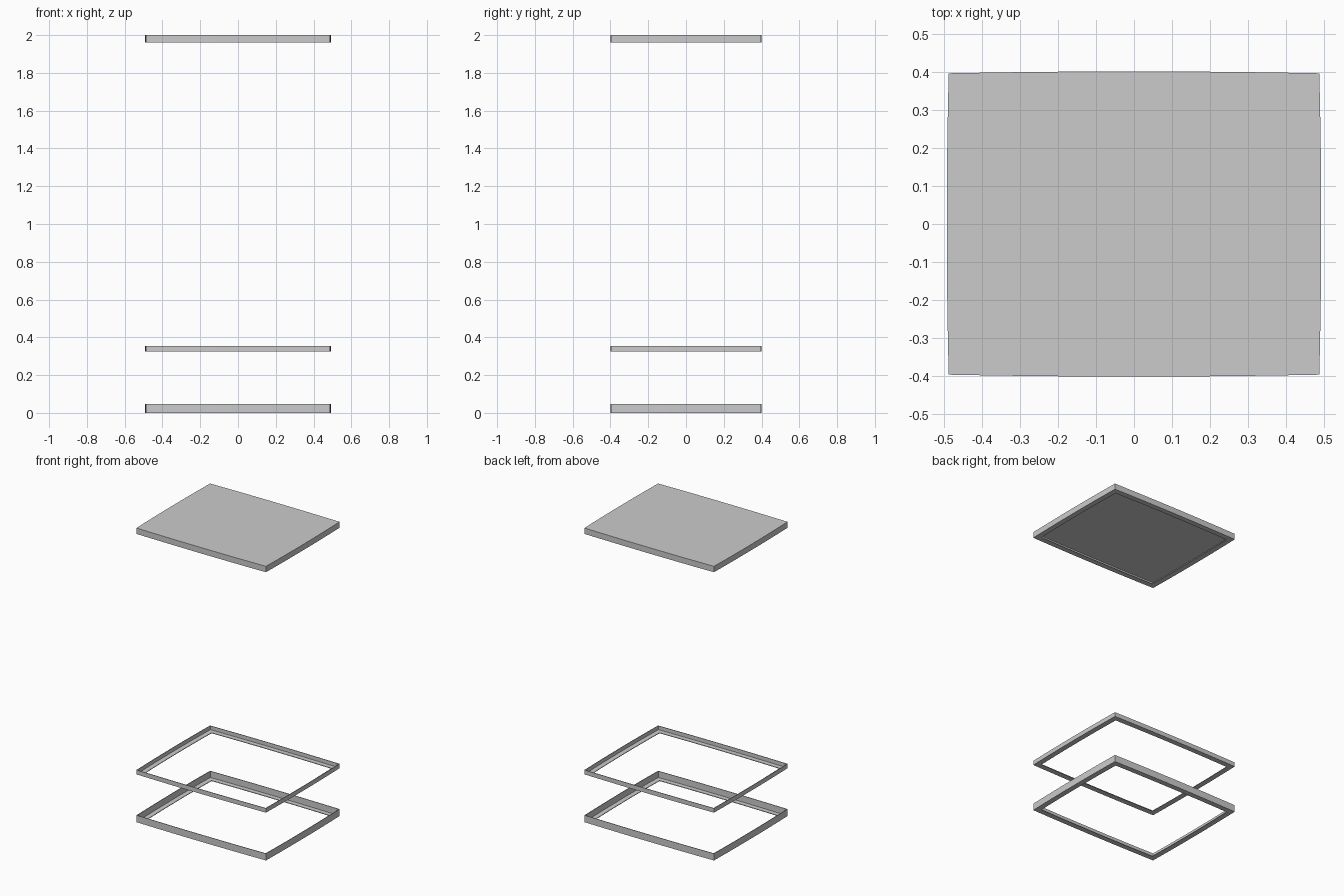
import bpy, bmesh

if "Cube" in bpy.data.objects:
    bpy.data.objects.remove(bpy.data.objects["Cube"])

HX, HY, BOW, SEG = 0.487, 0.396, 0.005, 8


# Slightly bowed rectangular outline, inset by a distance
def outline(inset):
    corners = [(-1, -1), (1, -1), (1, 1), (-1, 1)]
    pts = []
    for i, (ax, ay) in enumerate(corners):
        bx, by = corners[(i + 1) % 4]
        nx, ny = (ax + bx) / 2, (ay + by) / 2      # outward side normal
        for k in range(SEG):
            t = k / SEG
            b = BOW * 4 * t * (1 - t)
            pts.append(((ax + (bx - ax) * t) * (HX - inset) + nx * b,
                        (ay + (by - ay) * t) * (HY - inset) + ny * b))
    return pts


# Sweep a profile of (inset, z) points around the outline
def sweep(name, profile, closed=True):
    bm = bmesh.new()
    rings = [[bm.verts.new((x, y, z)) for x, y in outline(d)] for d, z in profile]
    n = len(rings[0])
    pairs = list(zip(rings, rings[1:]))
    if closed:
        pairs.append((rings[-1], rings[0]))
    for a, b in pairs:
        for i in range(n):
            j = (i + 1) % n
            bm.faces.new((a[i], a[j], b[j], b[i]))
    if not closed:
        bm.faces.new(rings[0])
        bm.faces.new(rings[-1])
    bmesh.ops.recalc_face_normals(bm, faces=bm.faces)
    mesh = bpy.data.meshes.new(name)
    bm.to_mesh(mesh)
    bm.free()
    obj = bpy.data.objects.new(name, mesh)
    bpy.context.collection.objects.link(obj)
    return obj


WALL, LIP = 0.004, 0.036


# Angle section: upright outer wall with a lip turned inward at the bottom
def angle_profile(z0, z1):
    return [(0, z0), (0, z1), (WALL, z1), (WALL, z0 + WALL),
            (LIP, z0 + WALL), (LIP, z0)]


# Base and middle open frames
sweep("base_frame", angle_profile(0.0, 0.047))
sweep("middle_frame", angle_profile(0.325, 0.355))

# Top tray: panel closed over a lipped rim
sweep("top_panel", [(LIP, 1.96), (0, 1.96), (0, 2.0)][1:] and
      [(WALL, 1.996), (0, 1.996), (0, 2.0)], closed=False)
sweep("top_rim", angle_profile(1.96, 1.996))
